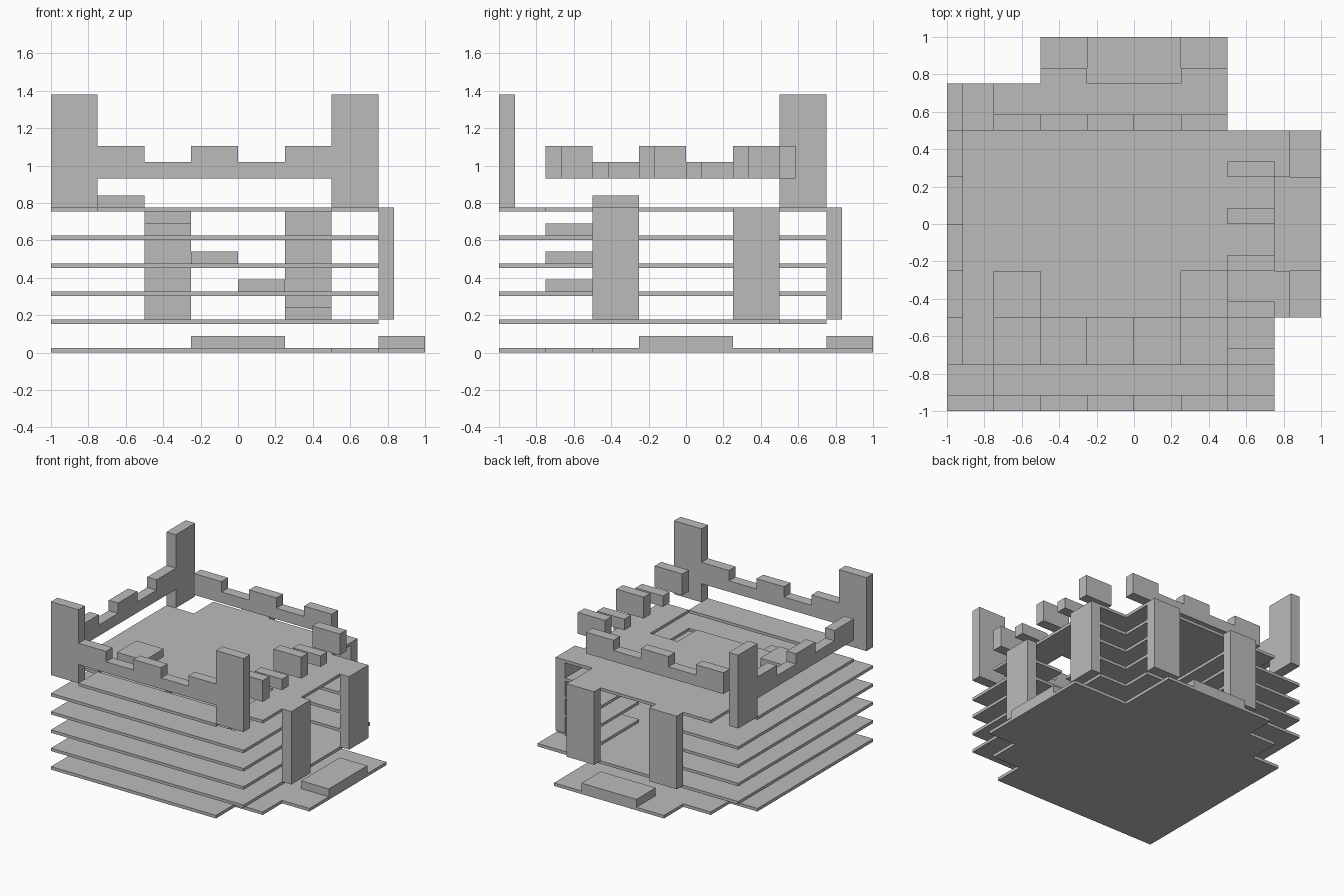
import bpy, bmesh

if "Cube" in bpy.data.objects:
    bpy.data.objects.remove(bpy.data.objects["Cube"])

C = 0.25          # grid cell
T = 0.085         # wall thickness

stone = bpy.data.materials.new("grey_stone")
stone.diffuse_color = (0.5, 0.5, 0.5, 1)
stone.use_nodes = True
stone.node_tree.nodes["Principled BSDF"].inputs["Base Color"].default_value = stone.diffuse_color


def finish(name, bm):
    bmesh.ops.recalc_face_normals(bm, faces=bm.faces)
    me = bpy.data.meshes.new(name)
    bm.to_mesh(me)
    bm.free()
    me.materials.append(stone)
    ob = bpy.data.objects.new(name, me)
    bpy.context.collection.objects.link(ob)
    return ob


def box(name, x0, x1, y0, y1, z0, z1):
    bm = bmesh.new()
    bmesh.ops.create_cube(bm, size=1)
    for v in bm.verts:
        v.co.x = x1 if v.co.x > 0 else x0
        v.co.y = y1 if v.co.y > 0 else y0
        v.co.z = z1 if v.co.z > 0 else z0
    return finish(name, bm)


def slab(name, cells, z0, z1):
    """Flat floor made from a set of grid cells."""
    bm = bmesh.new()
    grid = {}

    def vert(i, j):
        if (i, j) not in grid:
            grid[i, j] = bm.verts.new((-1 + C * i, -1 + C * j, z0))
        return grid[i, j]

    for i, j in sorted(cells):
        bm.faces.new([vert(i, j), vert(i + 1, j), vert(i + 1, j + 1), vert(i, j + 1)])
    ext = bmesh.ops.extrude_face_region(bm, geom=bm.faces[:], use_keep_orig=True)
    for v in ext["geom"]:
        if isinstance(v, bmesh.types.BMVert):
            v.co.z = z1
    bmesh.ops.recalc_face_normals(bm, faces=bm.faces)
    bmesh.ops.dissolve_limit(bm, angle_limit=0.01, verts=bm.verts, edges=bm.edges)
    return finish(name, bm)


def parapet(name, along_x, pos):
    """Crenellated wall from -0.75 to 0.5, standing clear of the roof."""
    prof = [(-0.75, 0.93), (0.5, 0.93)]
    for k in range(4, -1, -1):
        h = 1.02 if k % 2 else 1.105
        a = -0.75 + C * k
        prof += [(a + C, h), (a, h)]
    bm = bmesh.new()
    vs = [bm.verts.new((s, pos, z) if along_x else (pos, s, z)) for s, z in prof]
    f = bm.faces.new(vs)
    ext = bmesh.ops.extrude_face_region(bm, geom=[f], use_keep_orig=True)
    for v in ext["geom"]:
        if isinstance(v, bmesh.types.BMVert):
            v.co[1 if along_x else 0] += T
    return finish(name, bm)


# Floor layouts
full = {(i, j) for i in range(7) for j in range(7)} - {(6, 6)}
porches = {(i, 7) for i in range(2, 6)} | {(7, j) for j in range(2, 6)}
hall = {(i, j) for i in (3, 4) for j in range(3, 7)} | {(i, j) for i in range(3, 7) for j in (3, 4)}
stairwell = [(5, 2), (5, 1), (4, 1), (3, 1), (2, 1), (1, 1)]

# Base, storeys and roof
slab("base_floor", (full | porches) - {(6, 0), (0, 6)}, 0, 0.025)
slab("floor_1", full, 0.153, 0.177)
for n in (2, 3, 4):
    z = 0.153 + 0.15 * (n - 1)
    slab(f"floor_{n}", full - hall - set(stairwell[:n]), z, z + 0.024)
slab("roof_deck", full - set(stairwell) - {(0, 0), (6, 0), (0, 6)}, 0.753, 0.777)

# Stair treads, one per storey
treads = [(5, 2), (4, 1), (3, 1), (2, 1), (1, 2)]
for n, (i, j) in enumerate(treads):
    z = 0.177 + 0.15 * n
    x, y = -1 + C * i, -1 + C * j
    box(f"stair_tread_{n + 1}", x, x + C, y, y + C, z, z + 0.063)

# Entrance steps and door pillars on the right and back
box("right_entrance_step", 0.75, 1, -0.25, 0.25, 0.025, 0.09)
box("back_entrance_step", -0.25, 0.25, 0.75, 1, 0.025, 0.09)
for n, a in enumerate((-0.5, 0.25)):
    box(f"right_pillar_{n + 1}", 0.75, 0.75 + T, a, a + C, 0.177, 0.777)
    box(f"back_pillar_{n + 1}", a, a + C, 0.75, 0.75 + T, 0.177, 0.777)

# Corner tower plates
box("front_left_tower", -1, -0.75, -1, -1 + T, 0.777, 1.38)
box("front_right_tower", 0.5, 0.75, -1, -1 + T, 0.777, 1.38)
box("back_left_tower", -1, -1 + T, 0.5, 0.75, 0.777, 1.38)

# Parapets
parapet("front_parapet", True, -1)
parapet("back_parapet", True, 0.5)
parapet("left_parapet", False, -1)

# Separate merlons set crosswise along the right side
for k in range(5):
    y = -0.75 + C * k
    box(f"right_merlon_{k + 1}", 0.5, 0.75, y, y + T, 0.93, 1.02 if k % 2 else 1.105)
